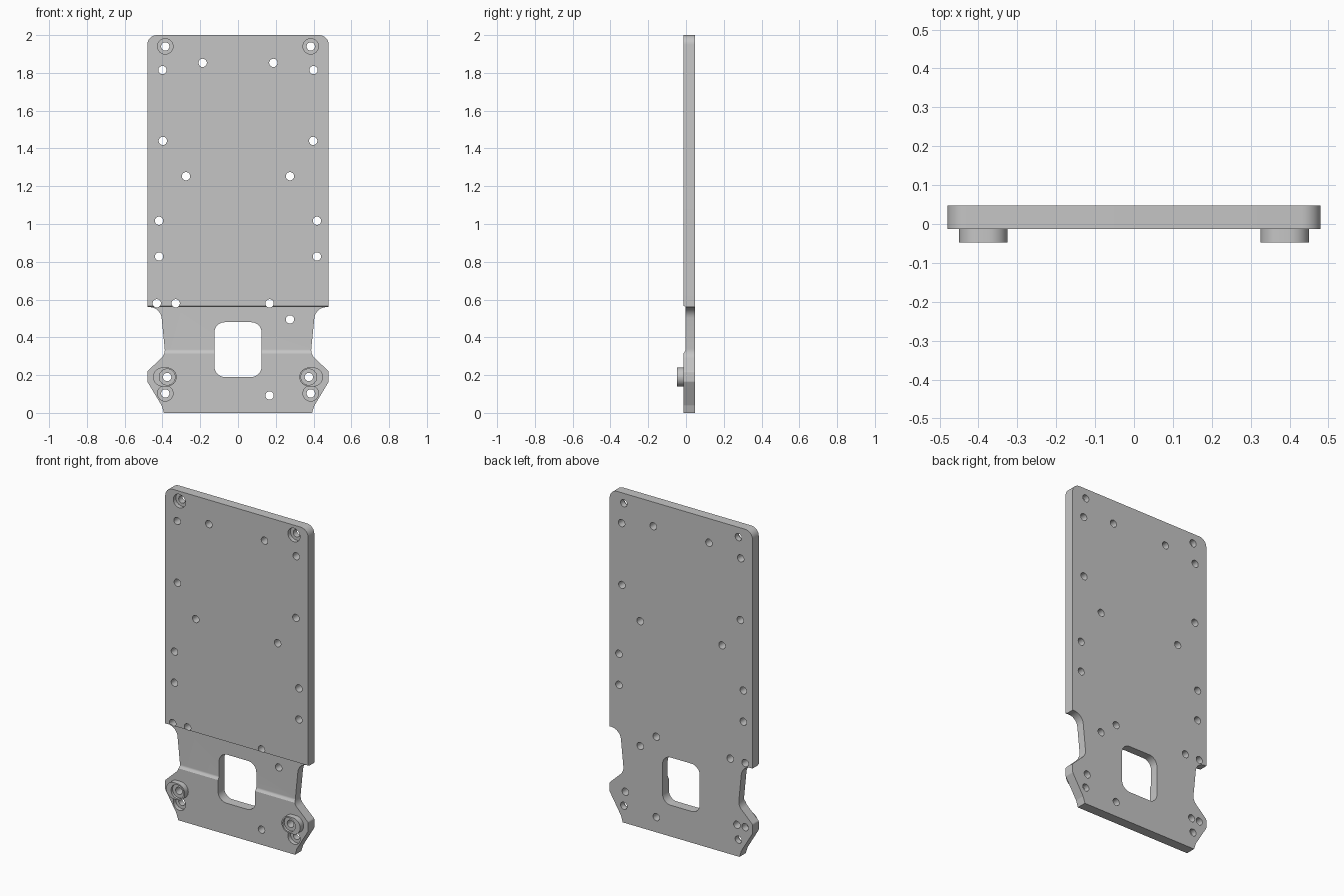
import bpy, bmesh, math
from mathutils import Vector

if "Cube" in bpy.data.objects:
    bpy.data.objects.remove(bpy.data.objects["Cube"], do_unlink=True)

FRONT, BACK, BOSS_FRONT = -0.013, 0.047, -0.047
HOLE_R = 0.022
GREY = (0.56, 0.56, 0.56, 1)

grey = bpy.data.materials.new("machined grey")
grey.use_nodes = True
grey.diffuse_color = GREY
grey.node_tree.nodes["Principled BSDF"].inputs["Base Color"].default_value = GREY


def rounded(corners, steps=8):
    """Closed outline from (x, z, radius) corners, each corner filleted."""
    out = []
    for i, (x, z, r) in enumerate(corners):
        p = Vector((x, z))
        if r == 0:
            out.append(p)
            continue
        u = (Vector(corners[i - 1][:2]) - p).normalized()
        v = (Vector(corners[(i + 1) % len(corners)][:2]) - p).normalized()
        half = math.acos(u.dot(v)) / 2
        centre = p + (u + v).normalized() * (r / math.sin(half))
        # Sweep from one tangent point to the other about the fillet centre
        start = p + u * (r / math.tan(half)) - centre
        sweep = math.pi - 2 * half
        if u.x * v.y - u.y * v.x > 0:
            sweep = -sweep
        first = math.atan2(start.y, start.x)
        for k in range(steps + 1):
            t = first + sweep * k / steps
            out.append(centre + Vector((math.cos(t), math.sin(t))) * r)
    return out


def circle(x, z, r, n=32):
    return [Vector((x + r * math.cos(t * math.tau / n), z + r * math.sin(t * math.tau / n)))
            for t in range(n)]


def make(name, prisms, along="y"):
    """One object from (outline, start, end) prisms extruded along an axis."""
    bm = bmesh.new()
    for outline, start, end in prisms:
        def ring(t):
            return [bm.verts.new((p.x, t, p.y) if along == "y" else (t, p.x, p.y)) for p in outline]
        a, b = ring(start), ring(end)
        bm.faces.new(a)
        bm.faces.new(b[::-1])
        for i in range(len(a)):
            bm.faces.new((a[i - 1], b[i - 1], b[i], a[i]))
    bmesh.ops.recalc_face_normals(bm, faces=bm.faces)
    mesh = bpy.data.meshes.new(name)
    bm.to_mesh(mesh)
    bm.free()
    mesh.materials.append(grey)
    obj = bpy.data.objects.new(name, mesh)
    bpy.context.collection.objects.link(obj)
    return obj


def activate(obj):
    bpy.ops.object.select_all(action="DESELECT")
    obj.select_set(True)
    bpy.context.view_layer.objects.active = obj


def cut(obj, cutter):
    activate(obj)
    mod = obj.modifiers.new("cut", "BOOLEAN")
    mod.operation, mod.solver, mod.object = "DIFFERENCE", "EXACT", cutter
    bpy.ops.object.modifier_apply(modifier=mod.name)


# Plate outline: left half, then its mirror
half_outline = [(0.48, 2, 0.05), (0.48, 0.56, 0), (0.41, 0.56, 0.065), (0.385, 0.31, 0.06),
                (0.48, 0.22, 0.015), (0.48, 0.165, 0.015), (0.405, 0.04, 0.02), (0.392, 0, 0)]
mirrored = [(-x, z, r) for x, z, r in half_outline[::-1]]
plate = make("back_plate", [(rounded(half_outline + mirrored), FRONT, BACK)])

# Bosses: oblong pads with the screw hole at their inner end
bosses = []
for side, label in ((1, "left"), (-1, "right")):
    lo, hi = sorted((side * 0.325, side * 0.45))
    pad = [(lo, 0.14, 0.0495), (hi, 0.14, 0.0495), (hi, 0.24, 0.0495), (lo, 0.24, 0.0495)]
    bosses.append(make(label + "_boss", [(rounded(pad), BOSS_FRONT, FRONT + 0.001)]))

# Shallow recess across the front, with a sloped lower lip
recess = make("recess_cutter", [(rounded([
    (-0.1, 0.565, 0), (-0.003, 0.565, 0.006), (-0.003, 0.33, 0.02),
    (FRONT, 0.315, 0), (-0.1, 0.315, 0)]), -0.7, 0.7)], along="x")

# Window between the bosses
window = make("window_cutter", [(rounded([
    (-0.125, 0.19, 0.055), (0.125, 0.19, 0.055),
    (0.125, 0.48, 0.055), (-0.125, 0.48, 0.055)]), -0.2, 0.2)])

# Screw holes: mirrored pairs, single ones, and one blind hole in the back
pairs = [(0.385, 1.94), (0.40, 1.815), (0.187, 1.853), (0.398, 1.44), (0.275, 1.253),
         (0.418, 1.017), (0.418, 0.828), (0.375, 0.19), (0.385, 0.103)]
singles = [(-0.43, 0.58), (-0.33, 0.58), (0.167, 0.58), (0.275, 0.495), (0.167, 0.092)]
spots = [(s * x, z) for x, z in pairs for s in (1, -1)] + singles
holes = make("hole_cutter", [(circle(x, z, HOLE_R), -0.2, 0.2) for x, z in spots]
             + [(circle(-0.43, 0.19, HOLE_R), 0.0, 0.2)])

# Counterbores around the corner screws and in the bosses
bores = make("counterbore_cutter", [(circle(s * 0.385, z, 0.041), -0.2, FRONT + 0.025)
                                    for s in (1, -1) for z in (1.94, 0.103)])
boss_bores = make("boss_bore_cutter", [(circle(s * 0.375, 0.19, 0.042), -0.2, BOSS_FRONT + 0.015)
                                       for s in (1, -1)])

for cutter in (recess, window, holes, bores):
    cut(plate, cutter)
for boss in bosses:
    cut(boss, holes)
    cut(boss, boss_bores)
for cutter in (recess, window, holes, bores, boss_bores):
    bpy.data.objects.remove(cutter, do_unlink=True)

for obj in [plate] + bosses:
    activate(obj)
    bpy.ops.object.shade_smooth_by_angle(angle=math.radians(30))
